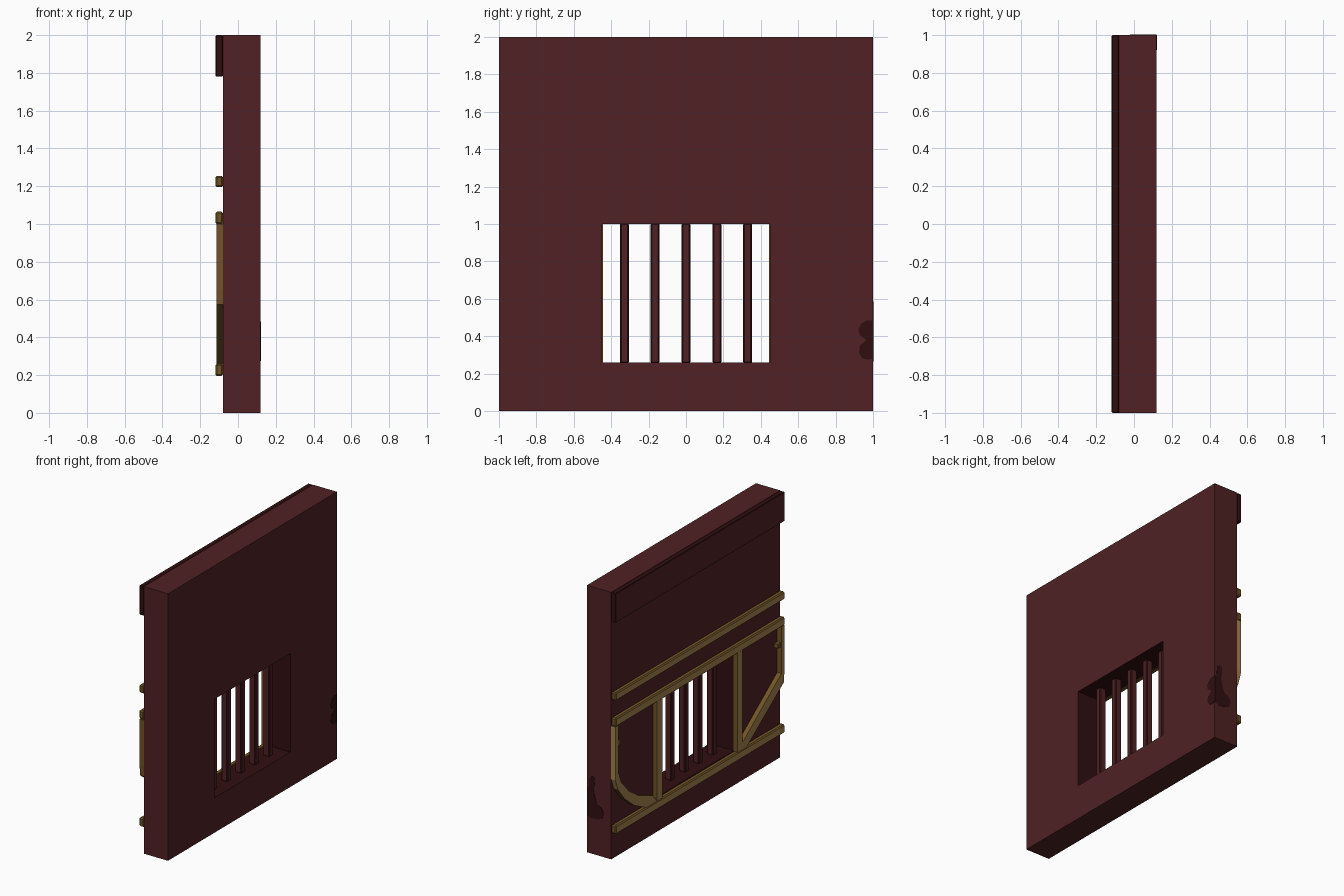
import bpy, bmesh, math
from mathutils import Vector

if "Cube" in bpy.data.objects:
    bpy.data.objects.remove(bpy.data.objects["Cube"])


def mat(name, rgb):
    m = bpy.data.materials.new(name)
    m.diffuse_color = (*rgb, 1)
    m.use_nodes = True
    m.node_tree.nodes["Principled BSDF"].inputs["Base Color"].default_value = m.diffuse_color
    return m


RED = mat("wall red", (0.080, 0.0155, 0.0175))
DARK = mat("dark red", (0.030, 0.0045, 0.005))
BROWN = mat("timber brown", (0.165, 0.088, 0.018))
TAN = mat("timber tan", (0.38, 0.23, 0.075))


def finish(name, bm, mats, rule=None):
    bmesh.ops.recalc_face_normals(bm, faces=bm.faces)
    bm.normal_update()
    if rule:
        for f in bm.faces:
            f.material_index = rule(f)
    me = bpy.data.meshes.new(name)
    bm.to_mesh(me)
    bm.free()
    for m in mats:
        me.materials.append(m)
    ob = bpy.data.objects.new(name, me)
    bpy.context.collection.objects.link(ob)
    return ob


def box(name, lo, hi, mats, rule=None, bevel=0):
    bm = bmesh.new()
    bmesh.ops.create_cube(bm, size=1)
    lo, hi = Vector(lo), Vector(hi)
    for v in bm.verts:
        v.co = Vector([(lo[i] + hi[i]) / 2 + v.co[i] * (hi[i] - lo[i]) for i in range(3)])
    if bevel:
        bmesh.ops.bevel(bm, geom=bm.edges[:], offset=bevel, segments=1, affect='EDGES')
    return finish(name, bm, mats, rule)


def prism(name, pts, extrude, mats, rule=None):
    bm = bmesh.new()
    f = bm.faces.new([bm.verts.new(p) for p in pts])
    r = bmesh.ops.extrude_face_region(bm, geom=[f], use_keep_orig=True)
    for v in r['geom']:
        if isinstance(v, bmesh.types.BMVert):
            v.co += Vector(extrude)
    return finish(name, bm, mats, rule)


# wall with a window opening: four rectangular rings joined into a tube
X0, X1, XF = -0.08, 0.12, -0.12
bm = bmesh.new()


def ring(x, w, z0, z1):
    return [bm.verts.new((x, y, z)) for y, z in ((-w, z0), (w, z0), (w, z1), (-w, z1))]


rings = [ring(X0, 1, 0, 2), ring(X0, .45, .26, 1), ring(X1, .45, .26, 1), ring(X1, 1, 0, 2)]
for k in range(4):
    a, b = rings[k], rings[(k + 1) % 4]
    for i in range(4):
        f = bm.faces.new((a[i], a[(i + 1) % 4], b[(i + 1) % 4], b[i]))
        f.material_index = 1 if k == 1 else 0
finish("wall", bm, [RED, DARK])

# window bars with dark chamfers
for i in range(5):
    y = (i - 2) * 0.165
    box("window_bar", (-.01, y - .024, .255), (.045, y + .024, 1.005), [RED, DARK],
        lambda f: 0 if max(abs(c) for c in f.normal) > .95 else 1, .008)

# top beam: red face, dark sides
box("top_beam", (-.118, -1, 1.78), (X0, 1, 2), [RED, DARK],
    lambda f: 0 if f.normal.x < -.9 else 1, .004)

# timber rails and posts: tan face, brown sides
face_tan = lambda f: 1 if f.normal.x < -.9 else 0
for z0, z1 in ((.195, .26), (1.0, 1.065), (1.195, 1.255)):
    box("rail", (XF, -1, z0), (X0, 1, z1), [BROWN, TAN], face_tan, .008)
for s in (-1, 1):
    y = s * .475
    box("post", (-.115, y - .03, .255), (X0, y + .03, 1.005), [BROWN, TAN], face_tan)

# braces: straight on one end, curved on the other
straight = [(.965, 1.0), (1, 1.0), (1, .65), (.995, .575), (.55, .255), (.505, .255), (.505, .31), (.965, .65)]
curved = [(.965, 1.0), (1, 1.0), (1, .6), (.97, .52), (.89, .42), (.78, .33), (.63, .255), (.505, .255),
          (.55, .315), (.72, .38), (.84, .46), (.93, .56), (.965, .65)]
prism("brace_straight", [(-.115, -y, z) for y, z in straight], (.035, 0, 0), [BROWN, TAN], face_tan)
prism("brace_curved", [(-.115, y, z) for y, z in curved], (.035, 0, 0), [BROWN, TAN],
      lambda f: 1 if f.normal.x < -.9 or f.normal.y > .9 else 0)
# small nicks on the braces
for s in (-1, 1):
    box("brace_nick", (-.112, s * .95 - .02, .85), (X0, s * .95 + .02, .88), [BROWN])

# dark stain wrapping the wall corner
side = [(1, .485), (.965, .485), (.935, .465), (.92, .435), (.93, .405), (.965, .38),
        (.93, .35), (.925, .31), (.945, .28), (.975, .275), (1, .28)]
prism("stain_side", [(X1 - .001, y, z) for y, z in side], (.003, 0, 0), [DARK])
end = [(.12, .485), (.105, .49), (.1, .56), (.08, .585), (.06, .57), (.055, .53), (.065, .48),
       (.05, .42), (.035, .38), (.0, .365), (-.02, .33), (-.01, .29), (.03, .27), (.09, .265), (.12, .28)]
prism("stain_end", [(x, .999, z) for x, z in end], (0, .003, 0), [DARK])
